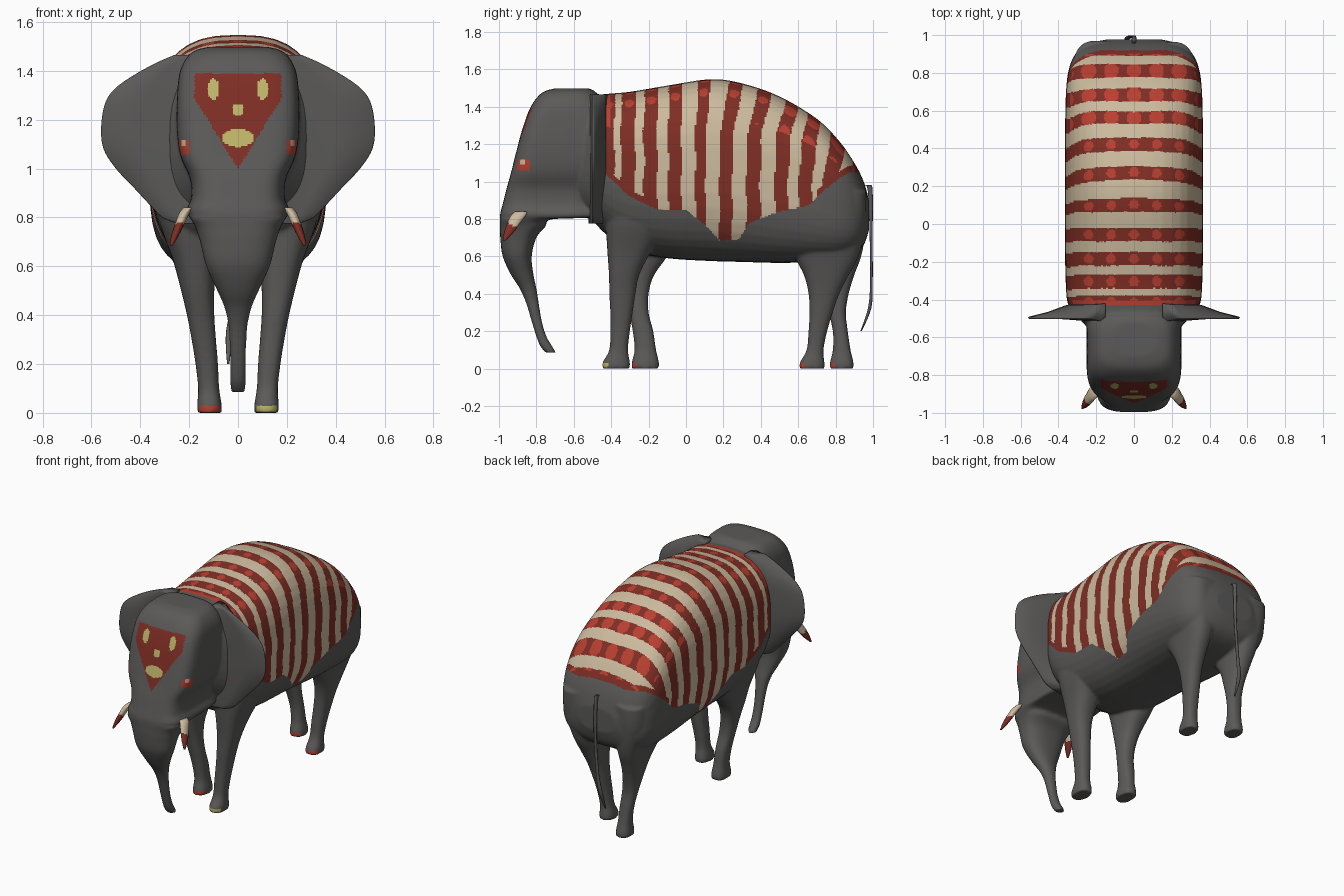
import bpy, bmesh, math

if "Cube" in bpy.data.objects:
    bpy.data.objects.remove(bpy.data.objects["Cube"])

# ---------- materials ----------
COLOURS = [("grey_skin", (0.105, 0.102, 0.10)), ("ivory", (0.60, 0.49, 0.34)),
           ("dark_red", (0.21, 0.027, 0.018)), ("bright_red", (0.48, 0.05, 0.03)),
           ("straw_yellow", (0.52, 0.46, 0.14))]
GREY, IVORY, DARK, BRIGHT, YELLOW = range(5)
mats = []
for name, c in COLOURS:
    m = bpy.data.materials.new(name)
    m.diffuse_color = (*c, 1)
    m.use_nodes = True
    m.node_tree.nodes["Principled BSDF"].inputs["Base Color"].default_value = m.diffuse_color
    mats.append(m)


# ---------- helpers ----------
def smooth_rows(rows, steps=5):
    """Catmull-Rom resampling of rows of numbers."""
    out, n = [], len(rows)
    for i in range(n - 1):
        p0, p1, p2, p3 = rows[max(i - 1, 0)], rows[i], rows[i + 1], rows[min(i + 2, n - 1)]
        for s in range(steps):
            t = s / steps
            out.append([0.5 * (2 * b + (c - a) * t + (2 * a - 5 * b + 4 * c - d) * t * t
                               + (3 * b - a - 3 * c + d) * t ** 3)
                        for a, b, c, d in zip(p0, p1, p2, p3)])
    return out + [list(rows[-1])]


def skin_rings(bm, rings):
    """Join rings of points into a closed, capped tube."""
    vs = [[bm.verts.new(p) for p in r] for r in rings]
    n = len(vs[0])
    for a, b in zip(vs, vs[1:]):
        for j in range(n):
            bm.faces.new((a[j], a[(j + 1) % n], b[(j + 1) % n], b[j]))
    bm.faces.new(vs[0])
    bm.faces.new(vs[-1])


def loft(bm, rows, axis, n=40):
    """Superellipse loft. axis y: (y, ztop, zbottom, halfwidth, power);
    axis z: (z, yfront, yback, xcentre, halfwidth, power)."""
    rings = []
    for r in smooth_rows(rows):
        ring = []
        for k in range(n):
            t = 2 * math.pi * k / n
            e = 2 / r[-1]
            c = math.copysign(abs(math.cos(t)) ** e, math.cos(t))
            s = math.copysign(abs(math.sin(t)) ** e, math.sin(t))
            mid, half = (r[1] + r[2]) / 2, (r[1] - r[2]) / 2
            if axis == 'y':
                ring.append((r[3] * c, r[0], mid + half * s))
            else:
                ring.append((r[3] + r[4] * c, mid + half * s, r[0]))
        rings.append(ring)
    skin_rings(bm, rings)


def make(name, bm):
    bmesh.ops.recalc_face_normals(bm, faces=bm.faces)
    me = bpy.data.meshes.new(name)
    bm.to_mesh(me)
    bm.free()
    return finish(name, me)


def finish(name, me):
    me.materials.clear()
    for m in mats:
        me.materials.append(m)
    me.polygons.foreach_set("use_smooth", [True] * len(me.polygons))
    ob = bpy.data.objects.new(name, me)
    bpy.context.collection.objects.link(ob)
    return ob


def lerp_table(table, x):
    for (x0, v0), (x1, v1) in zip(table, table[1:]):
        if x <= x1:
            return v0 + (v1 - v0) * (x - x0) / (x1 - x0)
    return table[-1][1]


# ---------- torso, head with trunk, legs: fused into one skin ----------
bm = bmesh.new()
loft(bm, [
    (-.60, 1.38, .86, .20, 2.6), (-.5, 1.455, .79, .29, 2.7), (-.43, 1.468, .72, .348, 2.7),
    (-.3, 1.48, .63, .362, 2.7), (-.1, 1.513, .59, .365, 2.7), (.13, 1.547, .575, .365, 2.7),
    (.3, 1.525, .57, .365, 2.8), (.5, 1.455, .565, .365, 3), (.7, 1.335, .57, .36, 3.2),
    (.82, 1.215, .58, .345, 3.2), (.9, 1.10, .61, .31, 3.1), (.95, 1.0, .66, .25, 2.9),
    (.978, .9, .74, .14, 2.6)], 'y')
loft(bm, [(z, f, b, 0, w, p) for z, f, b, w, p in [
    (1.498, -.70, -.52, .12, 3), (1.475, -.77, -.48, .19, 3.4), (1.40, -.83, -.45, .237, 4.2),
    (1.28, -.875, -.42, .25, 5), (1.15, -.91, -.42, .25, 5), (1.05, -.935, -.42, .235, 5),
    (.96, -.96, -.43, .197, 4.5), (.88, -.98, -.45, .192, 4.2), (.83, -.993, -.45, .212, 4),
    (.808, -.996, -.46, .205, 3.8), (.798, -.996, -.72, .197, 3.4), (.76, -.995, -.75, .175, 3),
    (.7, -.993, -.80, .155, 2.6), (.6, -.98, -.825, .13, 2.4), (.5, -.935, -.815, .085, 2.2),
    (.43, -.89, -.80, .055, 2.2), (.35, -.855, -.787, .038, 2.2), (.25, -.825, -.77, .033, 2.2),
    (.17, -.80, -.745, .032, 2.2), (.12, -.78, -.715, .032, 2.2), (.085, -.75, -.695, .028, 2.2)]], 'z')
LEG_Z = [0, .035, .1, .2, .3, .4, .5, .62, .8, .95]
LEG_X = [(.117, .05), (.117, .05), (.12, .043), (.128, .046), (.14, .05), (.153, .056),
         (.165, .068), (.175, .09), (.188, .138), (.19, .14)]
LEGS = [  # side, front edge and back edge at each height
    (1, [-.445, -.445, -.41, -.405, -.405, -.41, -.412, -.42, -.43, -.43],
     [-.30, -.30, -.31, -.30, -.285, -.27, -.25, -.19, -.08, -.05]),
    (-1, [-.29, -.29, -.275, -.285, -.305, -.33, -.36, -.39, -.43, -.43],
     [-.145, -.145, -.16, -.175, -.2, -.2, -.17, -.09, -.03, 0]),
    (1, [.605, .61, .645, .655, .66, .655, .63, .57, .5, .5],
     [.74, .74, .735, .755, .785, .82, .87, .93, .962, .965]),
    (-1, [.77, .77, .785, .785, .76, .72, .68, .6, .5, .5],
     [.895, .895, .88, .865, .855, .87, .90, .942, .968, .97])]
for s, fr, bk in LEGS:
    loft(bm, [(z, f, b, s * x, w, 2.4 + max(0, z - .45)) for z, f, b, (x, w)
              in zip(LEG_Z, fr, bk, LEG_X)], 'z')
raw = make("body_parts", bm)
mod = raw.modifiers.new("fuse", 'REMESH')
mod.mode, mod.voxel_size = 'VOXEL', .0085
mod = raw.modifiers.new("soften", 'SMOOTH')
mod.factor, mod.iterations = .5, 8
dg = bpy.context.evaluated_depsgraph_get()
me = bpy.data.meshes.new_from_object(raw.evaluated_get(dg))
me.name = "body"
bpy.data.objects.remove(raw)
body = finish("body", me)

# ---------- painted blanket, forehead, eyes and toes ----------
HEM = [(-.44, 1.05), (-.3, .92), (-.15, .85), (0, .85), (.1, .77), (.18, .685), (.28, .69),
       (.34, .78), (.5, .84), (.65, .87), (.78, .99), (.87, 1.05), (.95, 1.05)]
STRIPES = [-.42, -.31, -.19, -.06, .1, .27, .42, .57, .7, .83, .96]
MARKS = [(.1, 1.325, .023, .043), (0, 1.24, .025, .025), (0, 1.125, .065, .036)]


def paint(c, n):
    x, y, z = abs(c.x), c.y, c.z
    if -.43 < y < .92 - .5 * max(0, x - .25) and z > lerp_table(HEM, y):     # blanket
        top = n.z > .3
        edge = z - lerp_table(HEM, y) < .035 and (y < -.15 or y > .7)
        if y < -.405:
            return BRIGHT if top else DARK
        if y > .9 - .6 * max(0, x - .25):
            return DARK
        yy = y + .06 * (1 - max(n.z, 0)) * min(1, max(0, y / .2)) + .006 * math.sin(24 * z + 9 * x)
        near = min(STRIPES, key=lambda q: abs(q - yy))
        if abs(yy - near) < .036 or edge:
            dot = math.hypot((x + .06) % .12 - .06, yy - near) < (.04 if y > .5 else .026)
            return BRIGHT if top and dot else DARK
        return IVORY
    if y < -.7 and n.y < -.3 and 1.0 < z < 1.39 and x < min(.178, .62 * (z - 1)):   # forehead
        for mx, mz, a, b in MARKS:
            if ((x - mx) / a) ** 2 + ((z - mz) / b) ** 2 < 1:
                return YELLOW
        return DARK
    if -.905 < y < -.835 and 1.055 < z < 1.115 and x > .2:           # eyes
        return IVORY if z > 1.095 and -.885 < y < -.86 else BRIGHT
    if .006 < z < .028 and n.y < -.4:                                # toes
        return YELLOW if c.x > 0 and y < 0 else BRIGHT
    return GREY


me.polygons.foreach_set("material_index", [paint(p.center, p.normal) for p in me.polygons])
me.update()

# ---------- ears and tusks, mirrored ----------
EAR = [(1.465, .26), (1.43, .34), (1.38, .43), (1.33, .50), (1.27, .543), (1.17, .56),
       (1.08, .55), (1.0, .50), (.92, .425), (.85, .36), (.80, .31), (.775, .25)]
for s, side in ((1, "left"), (-1, "right")):
    bm = bmesh.new()
    rings = []
    for z, xo in smooth_rows(EAR):
        w = xo - .15
        rings.append([(s * x, y, z) for x, y in [
            (.15, -.52), (.15 + .3 * w, -.512), (.15 + .6 * w, -.503), (xo - .005, -.503), (xo, -.497),
            (xo - .005, -.49), (.15 + .75 * w, -.466), (.15 + .5 * w, -.428), (.15, -.42)]])
    skin_rings(bm, rings)
    make("ear_" + side, bm)

    bm = bmesh.new()
    loft(bm, [(.84, -.915, -.85, s * .20, .022, 2), (.82, -.935, -.855, s * .218, .022, 2),
              (.78, -.955, -.885, s * .236, .02, 2), (.73, -.972, -.92, s * .256, .016, 2),
              (.685, -.98, -.965, s * .273, .006, 2)], 'z', 16)
    tusk = make("tusk_" + side, bm)
    for p in tusk.data.polygons:
        p.material_index = DARK if p.center.z + .35 * (p.center.y + .92) < .765 else IVORY

# ---------- tail ----------
bm = bmesh.new()
loft(bm, [(.98, .95, .985, 0, .012, 2), (.95, .972, .998, 0, .012, 2), (.7, .982, .998, 0, .01, 2),
          (.45, .984, .998, -.018, .012, 2), (.32, .972, .99, -.036, .014, 2),
          (.2, .932, .94, -.04, .005, 2)], 'z', 12)
make("tail", bm)
